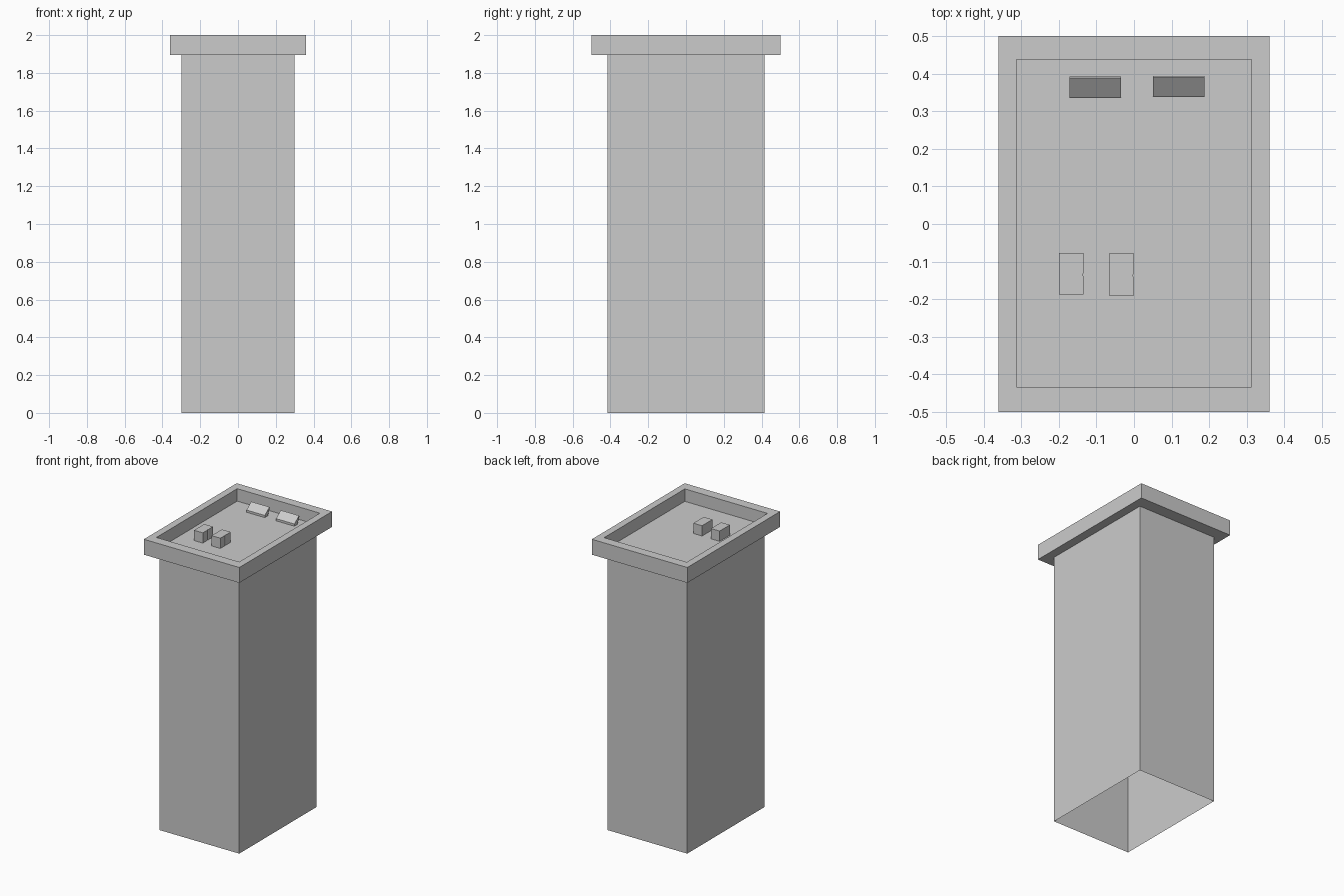
import bpy
import bmesh
from mathutils import Vector

cube = bpy.data.objects.get("Cube")
if cube:
    bpy.data.objects.remove(cube, do_unlink=True)

# One plain concrete grey
grey = bpy.data.materials.new("concrete_grey")
grey.use_nodes = True
colour = (0.6, 0.6, 0.6, 1)
grey.diffuse_color = colour
grey.node_tree.nodes["Principled BSDF"].inputs["Base Color"].default_value = colour

FLOOR = 1.915   # sunken roof level
LEDGE = 1.895   # underside of the cap


def finish(bm, name):
    bmesh.ops.recalc_face_normals(bm, faces=bm.faces)
    mesh = bpy.data.meshes.new(name)
    bm.to_mesh(mesh)
    bm.free()
    mesh.materials.append(grey)
    obj = bpy.data.objects.new(name, mesh)
    bpy.context.collection.objects.link(obj)
    return obj


def add_prism(bm, outline, offset):
    """Extrude a closed outline along an offset; return its end face."""
    base = bm.faces.new([bm.verts.new(p) for p in outline])
    result = bmesh.ops.extrude_face_region(bm, geom=[base], use_keep_orig=True)
    moved = [v for v in result["geom"] if isinstance(v, bmesh.types.BMVert)]
    bmesh.ops.translate(bm, verts=moved, vec=Vector(offset))
    end = [f for f in result["geom"] if isinstance(f, bmesh.types.BMFace)][0]
    return base, end


def rectangle(x, y, z):
    return [(-x, -y, z), (x, -y, z), (x, y, z), (-x, y, z)]


# Tower shaft, open at the bottom
bm = bmesh.new()
base, top = add_prism(bm, rectangle(0.3, 0.415, 0), (0, 0, LEDGE))
bmesh.ops.delete(bm, geom=[base, top], context="FACES_ONLY")
finish(bm, "tower_shaft")

# Overhanging cap with a sunken roof inside a parapet
bm = bmesh.new()
base, top = add_prism(bm, rectangle(0.36, 0.5, LEDGE), (0, 0, 2 - LEDGE))
bmesh.ops.inset_region(bm, faces=[top], thickness=0.05)
for v in top.verts:
    v.co.y = 0.437 if v.co.y > 0 else -0.433
    v.co.x = 0.312 if v.co.x > 0 else -0.312
result = bmesh.ops.extrude_discrete_faces(bm, faces=[top])
sunk = result["faces"][0]
rim = [e for e in bm.edges if e.is_boundary and e not in sunk.edges[:]]
bmesh.ops.translate(bm, verts=sunk.verts[:], vec=(0, 0, FLOOR - 2))
bmesh.ops.bridge_loops(bm, edges=rim + sunk.edges[:])
finish(bm, "roof_cap")

# Pair of roof vents, each with a small notch in one side
for side, x, y in (("right", -0.2, -0.188), ("left", -0.066, -0.19)):
    w, d = 0.066, 0.111
    outline = [(x, y), (x + w, y), (x + w, y + 0.047), (x + w - 0.003, y + 0.053),
               (x + w, y + 0.059), (x + w, y + d), (x, y + d)]
    bm = bmesh.new()
    add_prism(bm, [(px, py, FLOOR) for px, py in outline], (0, 0, 0.07))
    finish(bm, side + "_roof_vent")

# Pair of slanted hatches near the back wall
wedge = [(0.337, FLOOR), (0.337, 1.93), (0.388, 1.968), (0.392, 1.963), (0.37, FLOOR)]
for side, x, y in (("right", -0.172, 0), ("left", 0.05, 0.002)):
    bm = bmesh.new()
    add_prism(bm, [(x, py + y, pz) for py, pz in wedge], (0.138, 0, 0))
    finish(bm, side + "_slanted_hatch")
